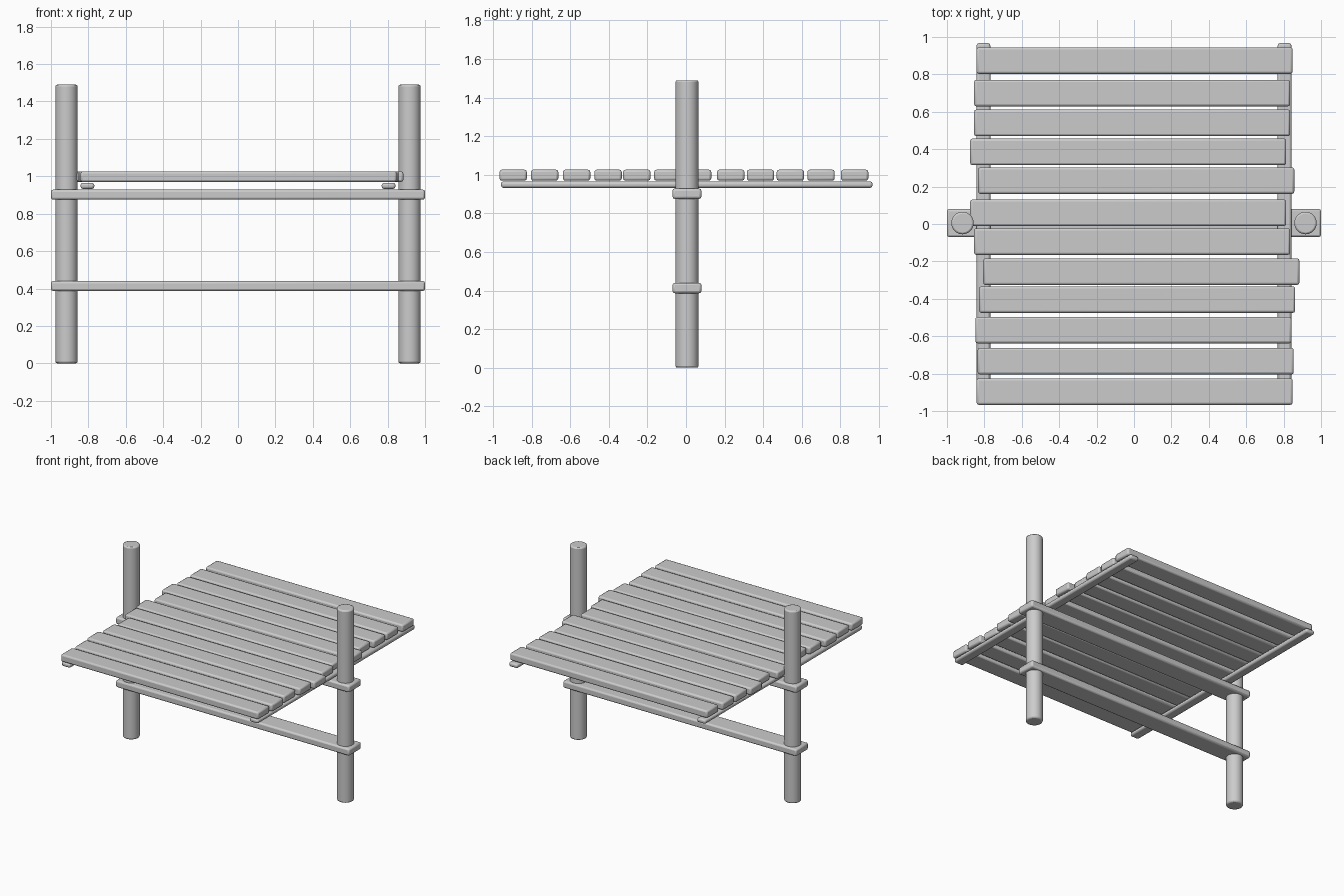
import bpy

if "Cube" in bpy.data.objects:
    bpy.data.objects.remove(bpy.data.objects["Cube"])


def finish(ob, name, bevel, segments=2):
    ob.name = name
    mod = ob.modifiers.new("rounded_edges", 'BEVEL')
    mod.width = bevel
    mod.segments = segments
    mod.limit_method = 'ANGLE'
    mod.angle_limit = 0.8
    bpy.ops.object.shade_smooth_by_angle()
    return ob


def box(name, center, size, bevel):
    bpy.ops.mesh.primitive_cube_add(size=1, location=center)
    ob = bpy.context.object
    ob.scale = size
    bpy.ops.object.transform_apply(location=False, rotation=False, scale=True)
    return finish(ob, name, bevel)


POST_Y = 0.005
POST_H = 1.49

for side, label in ((-1, "left"), (1, "right")):
    # Round upright posts
    bpy.ops.mesh.primitive_cylinder_add(
        vertices=32, radius=0.06, depth=POST_H,
        location=(side * 0.917, POST_Y, POST_H / 2))
    finish(bpy.context.object, label + "_post", 0.01)
    # Thin runners under the planks
    box(label + "_runner", (side * 0.805, 0.004, 0.949),
        (0.073, 1.926, 0.033), 0.012)

# Crossbeams joining the posts
for label, z in (("lower", 0.413), ("upper", 0.902)):
    box(label + "_crossbeam", (0, POST_Y, z), (2.0, 0.15, 0.054), 0.012)

# Unevenly laid deck planks: (x offset, y centre)
planks = [(0.003, 0.874), (-0.01, 0.70), (-0.01, 0.541), (-0.031, 0.386),
          (0.012, 0.232), (-0.031, 0.060), (-0.01, -0.094), (0.039, -0.255),
          (0.017, -0.404), (-0.003, -0.567), (0.009, -0.733), (0.003, -0.896)]
for i, (x, y) in enumerate(planks):
    box("deck_plank_%02d" % (i + 1), (x, y, 0.998), (1.69, 0.142, 0.057), 0.012)
